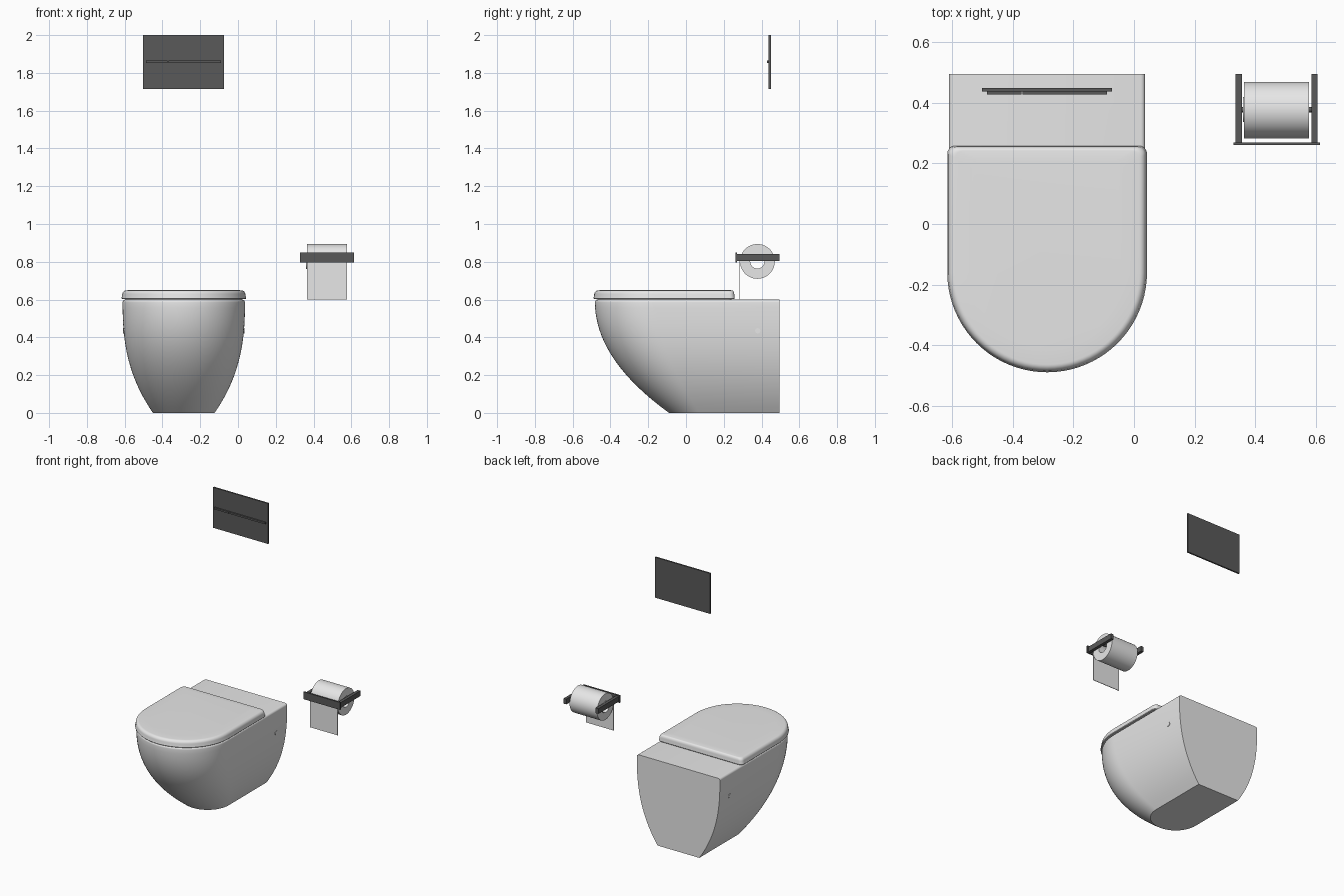
import bpy, bmesh, math
from mathutils import Matrix

if "Cube" in bpy.data.objects:
    bpy.data.objects.remove(bpy.data.objects["Cube"])

CX = -0.287      # centre line of the toilet
BACK = 0.495     # wall plane


def material(name, rgb):
    m = bpy.data.materials.new(name)
    m.diffuse_color = (*rgb, 1)
    m.use_nodes = True
    m.node_tree.nodes["Principled BSDF"].inputs["Base Color"].default_value = m.diffuse_color
    return m


WHITE = material("white_ceramic", (0.8, 0.8, 0.8))
PAPER = material("paper_white", (0.8, 0.8, 0.8))
DARK = material("dark_metal", (0.1, 0.1, 0.1))


def finish(bm, name, mat, smooth=True):
    bmesh.ops.recalc_face_normals(bm, faces=bm.faces[:])
    me = bpy.data.meshes.new(name)
    bm.to_mesh(me)
    bm.free()
    ob = bpy.data.objects.new(name, me)
    bpy.context.collection.objects.link(ob)
    me.materials.append(mat)
    if smooth:
        bpy.ops.object.select_all(action='DESELECT')
        ob.select_set(True)
        bpy.context.view_layer.objects.active = ob
        bpy.ops.object.shade_smooth_by_angle(angle=math.radians(32))
    return ob


def box(name, x, y, z, mat):
    bm = bmesh.new()
    bmesh.ops.create_cube(bm, size=1)
    for v in bm.verts:
        v.co = [lo + (c + 0.5) * (hi - lo) for c, (lo, hi) in zip(v.co, (x, y, z))]
    return finish(bm, name, mat, False)


def rod(name, x0, x1, y, z, r, mat, n=24):
    bm = bmesh.new()
    bmesh.ops.create_cone(bm, cap_ends=True, segments=n, radius1=r, radius2=r, depth=x1 - x0)
    bm.transform(Matrix.Translation(((x0 + x1) / 2, y, z)) @ Matrix.Rotation(math.pi / 2, 4, 'Y'))
    return finish(bm, name, mat)


def tube(name, x0, x1, y, z, outer, inner, mat, n=56):
    bm = bmesh.new()
    section = [(x0, outer), (x1, outer), (x1, inner), (x0, inner)]
    rings = []
    for x, r in section:
        rings.append([bm.verts.new((x, y + r * math.cos(2 * math.pi * i / n),
                                    z + r * math.sin(2 * math.pi * i / n))) for i in range(n)])
    for k in range(4):
        a, b = rings[k], rings[(k + 1) % 4]
        for i in range(n):
            j = (i + 1) % n
            bm.faces.new((a[i], a[j], b[j], b[i]))
    return finish(bm, name, mat)


def d_outline(w, front, back, r=0.0, n=40):
    """Half-round front, straight sides, square or rounded rear corners."""
    yc = front + w
    pts = [(CX + w * math.cos(a), yc - w * math.sin(a))
           for a in (math.pi * i / n for i in range(n + 1))]
    steps = 6 if r else 0
    for cx, start in ((-w + r, math.pi), (w - r, math.pi / 2)):
        for i in range(steps + 1):
            a = start - (math.pi / 2) * i / max(steps, 1)
            pts.append((CX + cx + r * math.cos(a), back - r + r * math.sin(a)))
    return pts


def loft(name, sections, mat):
    """Skin a stack of (z, outline) sections and cap both ends."""
    bm = bmesh.new()
    rings = [[bm.verts.new((x, y, z)) for x, y in pts] for z, pts in sections]
    for a, b in zip(rings, rings[1:]):
        for i in range(len(a)):
            j = (i + 1) % len(a)
            bm.faces.new((a[i], a[j], b[j], b[i]))
    bm.faces.new(rings[0])
    bm.faces.new(rings[-1])
    return finish(bm, name, mat)


# Bowl: sides and front sweep outwards as they rise, flat against the wall
def bowl_width(z):
    return 0.163 + 0.161 * (1 - (1 - z / 0.6) ** 2.6)


def bowl_front(z):
    return -0.09 - 0.393 * (1 - (1 - z / 0.6) ** 2.1)


sections = []
for k in range(21):
    z = 0.585 * k / 20
    sections.append((z, d_outline(bowl_width(z), bowl_front(z), BACK)))
for k in range(1, 7):   # softened top edge
    a = math.pi / 2 * k / 6
    inset = 0.015 * (1 - math.cos(a))
    sections.append((0.585 + 0.015 * math.sin(a),
                     d_outline(bowl_width(0.585) - inset, bowl_front(0.585) + inset, BACK)))
loft("bowl", sections, WHITE)

# Seat: thin inset layer between bowl and lid
loft("seat", [(z, d_outline(0.308, -0.468, 0.24, 0.02)) for z in (0.597, 0.606)], WHITE)


# Lid: overhanging, with a slight taper and a rounded upper edge
def lid_section(z, inset):
    return z, d_outline(0.33 - inset, -0.49 + inset, 0.258 - inset * 0.6, 0.026)


lid = [lid_section(0.602, 0.004), lid_section(0.606, 0.0), lid_section(0.626, 0.004)]
for k in range(1, 8):
    a = math.pi / 2 * k / 7
    lid.append(lid_section(0.626 + 0.023 * math.sin(a), 0.004 + 0.022 * (1 - math.cos(a))))
lid.append(lid_section(0.651, 0.08))
loft("lid", lid, WHITE)

# Fixing caps on both flanks of the bowl
side = bowl_width(0.435)
for label, s in (("left", -1), ("right", 1)):
    x0, x1 = sorted((CX + s * (side - 0.01), CX + s * (side + 0.003)))
    rod("fixing_cap_" + label, x0, x1, 0.38, 0.435, 0.014, WHITE)

# Flush plate with a split push bar
box("flush_plate", (-0.502, -0.073), (0.438, 0.449), (1.715, 2.0), DARK)
box("flush_bar_small", (-0.486, -0.372), (0.428, 0.439), (1.853, 1.865), DARK)
box("flush_bar_large", (-0.368, -0.089), (0.428, 0.439), (1.853, 1.865), DARK)

# Paper holder: front bar, two arms and a spindle
box("holder_front_bar", (0.328, 0.614), (0.261, 0.270), (0.797, 0.849), DARK)
for label, x in (("left", 0.336), ("right", 0.586)):
    box("holder_arm_" + label, (x, x + 0.021), (0.268, BACK), (0.804, 0.841), DARK)
rod("holder_spindle", 0.35, 0.592, 0.378, 0.822, 0.009, DARK)

# Paper roll, core and hanging sheet
tube("paper_roll", 0.364, 0.578, 0.378, 0.802, 0.092, 0.041, PAPER)
tube("roll_core", 0.360, 0.578, 0.378, 0.802, 0.0415, 0.038, PAPER)
box("paper_sheet", (0.364, 0.578), (0.283, 0.287), (0.60, 0.805), PAPER)
